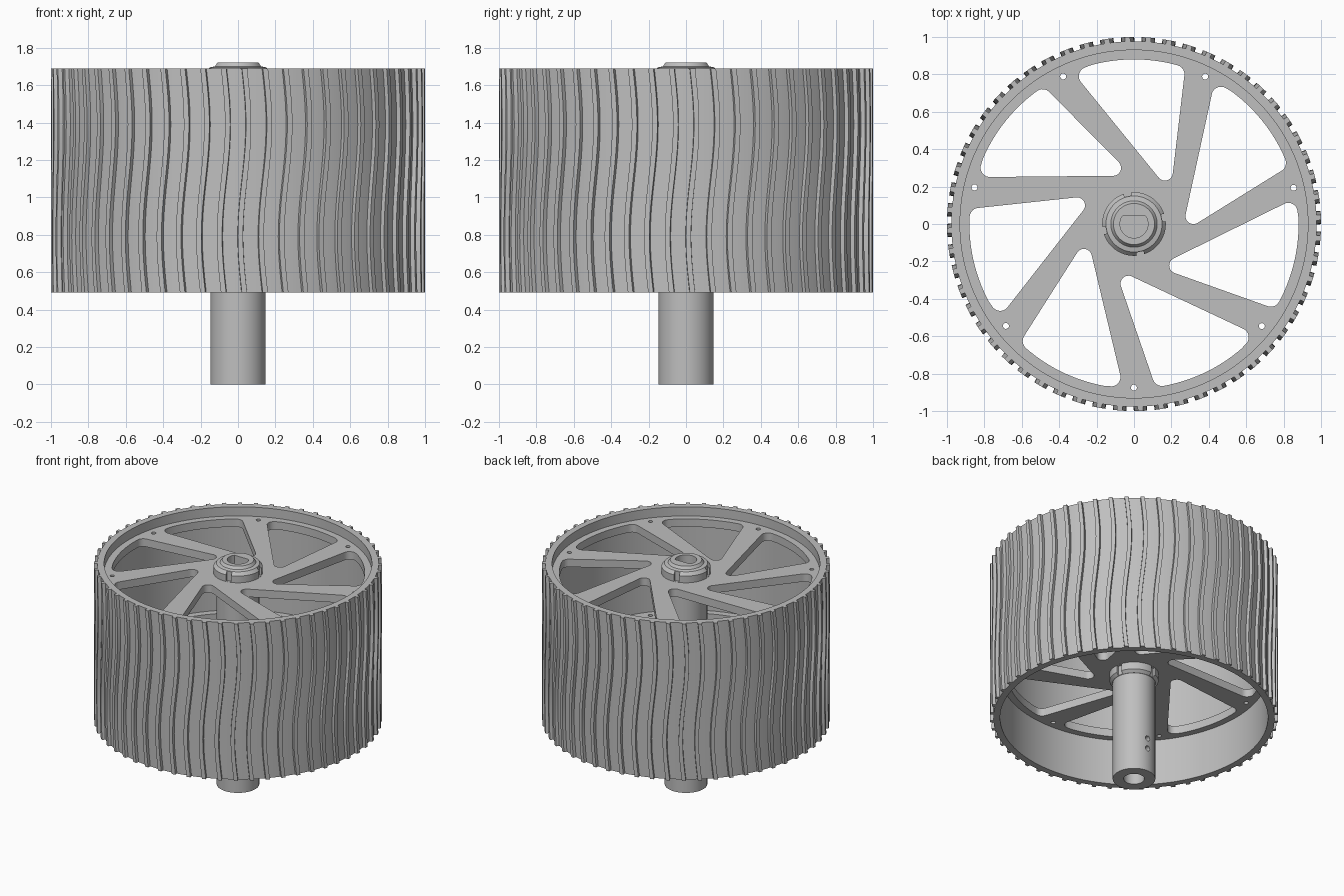
import bpy, bmesh, math
from math import sin, cos, pi, radians
from mathutils import Vector, Matrix
from mathutils.geometry import convex_hull_2d

if "Cube" in bpy.data.objects:
    bpy.data.objects.remove(bpy.data.objects["Cube"])

grey = bpy.data.materials.new("plain_grey")
grey.use_nodes = True
grey.diffuse_color = (0.52, 0.52, 0.52, 1)
grey.node_tree.nodes["Principled BSDF"].inputs["Base Color"].default_value = grey.diffuse_color

BOTTOM, TOP = 0.49, 1.69
SPOKES, RIBS = 7, 56


def make_object(name, bm):
    bmesh.ops.recalc_face_normals(bm, faces=bm.faces)
    mesh = bpy.data.meshes.new(name)
    bm.to_mesh(mesh)
    bm.free()
    mesh.materials.append(grey)
    obj = bpy.data.objects.new(name, mesh)
    bpy.context.collection.objects.link(obj)
    return obj


def activate(obj):
    bpy.ops.object.select_all(action="DESELECT")
    obj.select_set(True)
    bpy.context.view_layer.objects.active = obj


def smooth(obj):
    activate(obj)
    bpy.ops.object.shade_smooth_by_angle(angle=radians(30))


def cut(obj, bm):
    """Subtract the solid in bm from obj."""
    cutter = make_object("cutter", bm)
    cutter.hide_render = True
    mod = obj.modifiers.new("cut", "BOOLEAN")
    mod.operation, mod.solver, mod.object = "DIFFERENCE", "EXACT", cutter
    activate(obj)
    bpy.ops.object.modifier_apply(modifier=mod.name)
    bpy.data.objects.remove(cutter)


def lathe(name, profile, closed=False, steps=96):
    """Spin (radius, z) points around the z axis."""
    bm = bmesh.new()
    rings = [[bm.verts.new((r * cos(2 * pi * i / steps), r * sin(2 * pi * i / steps), z))
              for i in range(steps)] for r, z in profile]
    pairs = list(zip(rings, rings[1:]))
    if closed:
        pairs.append((rings[-1], rings[0]))
    else:
        bm.faces.new(rings[0])
        bm.faces.new(rings[-1])
    for a, b in pairs:
        for i in range(steps):
            j = (i + 1) % steps
            bm.faces.new((a[i], a[j], b[j], b[i]))
    return make_object(name, bm)


def prism(bm, outline, z0, z1, turn=0.0):
    """Add an upright prism over a 2D outline, turned about the z axis."""
    rot = Matrix.Rotation(turn, 3, "Z")
    low, high = [[bm.verts.new(rot @ Vector((p[0], p[1], z))) for p in outline] for z in (z0, z1)]
    bm.faces.new(low)
    bm.faces.new(high)
    n = len(outline)
    for i in range(n):
        j = (i + 1) % n
        bm.faces.new((low[i], low[j], high[j], high[i]))


def circle(x, y, r, n=24):
    return [Vector((x + r * cos(2 * pi * i / n), y + r * sin(2 * pi * i / n))) for i in range(n)]


# Tyre band
band = lathe("tyre_band", [(0.93, BOTTOM), (0.977, BOTTOM), (0.977, TOP), (0.93, TOP)],
             closed=True, steps=168)
smooth(band)

# Wavy tread ribs
bm = bmesh.new()
STEPS = 20
for k in range(RIBS):
    base = radians(2) + 2 * pi * k / RIBS
    previous = None
    for s in range(STEPS + 1):
        t = s / STEPS
        angle = base - 0.022 * sin(2 * pi * t)
        z = BOTTOM + (TOP - BOTTOM) * t
        ring = [bm.verts.new((r * cos(angle + w), r * sin(angle + w), z))
                for r, w in ((0.965, -0.016), (1.0, -0.014), (1.0, 0.014), (0.965, 0.016))]
        if previous:
            for i in range(4):
                j = (i + 1) % 4
                bm.faces.new((previous[i], previous[j], ring[j], ring[i]))
        if s in (0, STEPS):
            bm.faces.new(ring)
        previous = ring
smooth(make_object("tread_ribs", bm))

# Window outline: rounded triangle with a curved outer edge
points = circle(0.165, 0.275, 0.043) + circle(-0.245, 0.79, 0.05) + circle(0.22, 0.80, 0.05)
points += [Vector((0.88 * cos(radians(a)), 0.88 * sin(radians(a)))) for a in range(75, 107, 2)]
window = [points[i] for i in convex_hull_2d(points)]


# Spoked discs
def spoked_disc(name, z0, z1):
    disc = lathe(name, [(0.94, z0), (0.94, z1)], steps=168)
    holes = bmesh.new()
    for k in range(SPOKES):
        turn = 2 * pi * k / SPOKES
        prism(holes, window, z0 - 0.1, z1 + 0.1, turn)
        a = radians(12.8)
        prism(holes, circle(0.875 * cos(a), 0.875 * sin(a), 0.016, 16), z0 - 0.1, z1 + 0.1, turn)
    cut(disc, holes)
    smooth(disc)


spoked_disc("upper_spoked_disc", 1.56, 1.62)
spoked_disc("lower_spoked_disc", 0.84, 0.90)


# Notched hub collars
def collar(name, profile, z0, z1):
    ring = lathe(name, profile)
    notches = bmesh.new()
    slot = [(0.152, -0.02), (0.2, -0.02), (0.2, 0.02), (0.152, 0.02)]
    for k in range(4):
        prism(notches, slot, z0, z1, radians(12 + 90 * k))
    cut(ring, notches)
    return ring


upper = collar("upper_collar", [(0.17, 1.615), (0.17, 1.672), (0.15, 1.695),
                                (0.124, 1.70), (0.11, 1.72)], 1.621, 1.75)
lower = collar("lower_collar", [(0.15, 0.765), (0.17, 0.785), (0.17, 0.845)], 0.7, 0.839)

# D-shaped socket in the upper collar
socket = [(0.075 * cos(radians(a)), 0.075 * sin(radians(a))) for a in range(145, 396, 10)]
bm = bmesh.new()
prism(bm, socket, 1.3, 1.8)
cut(upper, bm)
smooth(upper)
smooth(lower)

# Shaft with socket, bottom bore and two screw holes
shaft = lathe("shaft", [(0.148, 0), (0.148, 1.65)])
bm = bmesh.new()
prism(bm, socket, 1.3, 1.8)
prism(bm, circle(0, 0, 0.072, 32), -0.1, 0.5)
cut(shaft, bm)
for height in (0.18, 0.26):
    bm = bmesh.new()
    prism(bm, circle(0, 0, 0.02, 16), 0.05, 0.2)
    bmesh.ops.transform(bm, matrix=Matrix.Translation((0, 0, height)) @ Matrix.Rotation(-pi / 2, 4, "X"),
                        verts=bm.verts)
    cut(shaft, bm)
smooth(shaft)
